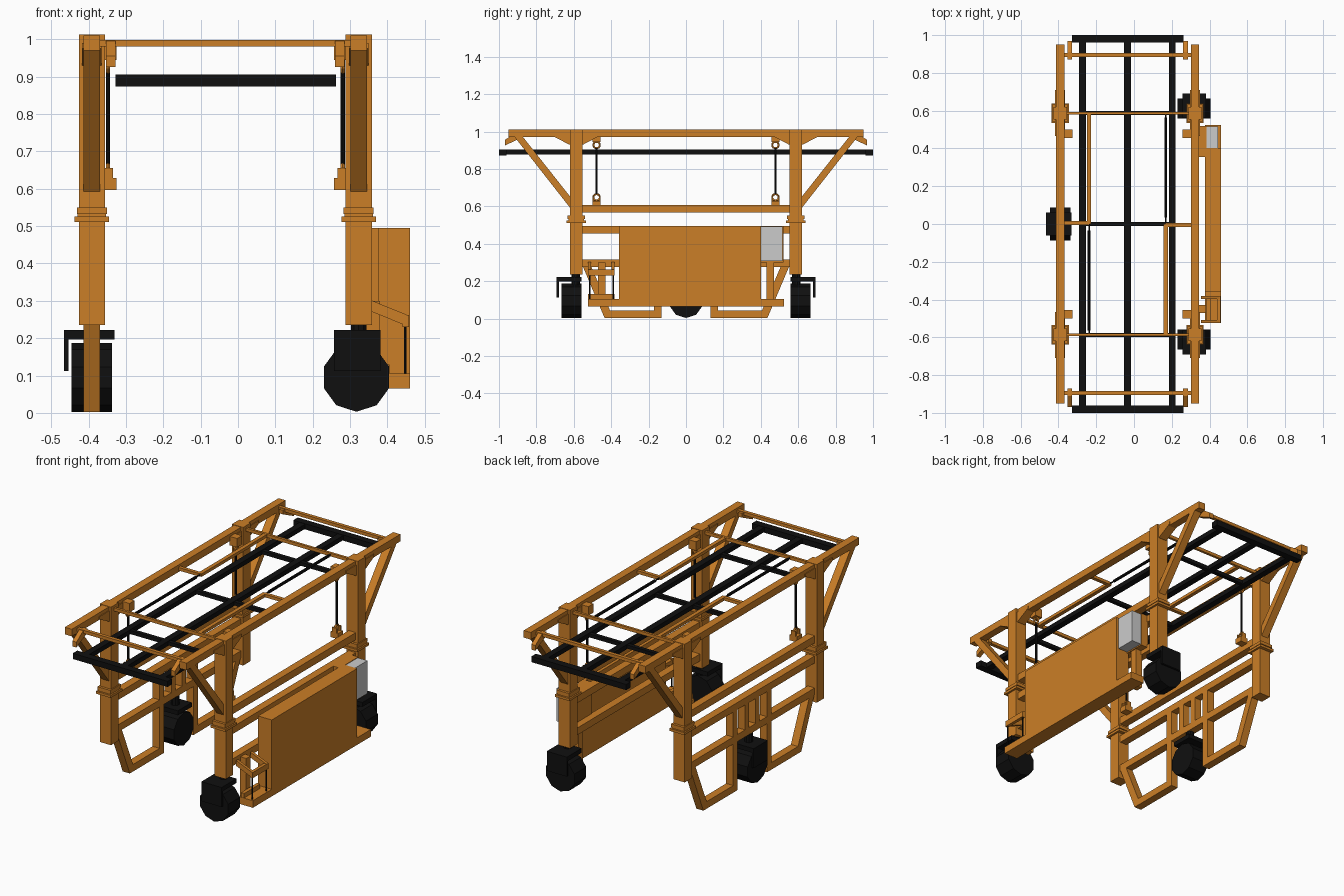
import bpy, bmesh, math
from mathutils import Vector, Matrix

if "Cube" in bpy.data.objects:
    bpy.data.objects.remove(bpy.data.objects["Cube"])


def material(name, rgb):
    m = bpy.data.materials.new(name)
    m.diffuse_color = (*rgb, 1)
    m.use_nodes = True
    m.node_tree.nodes["Principled BSDF"].inputs["Base Color"].default_value = m.diffuse_color
    return m


ORANGE = material("orange_paint", (0.6, 0.21, 0.02))
BLACK = material("black_rubber", (0.005, 0.005, 0.005))


def finish(name, bm, mat):
    bmesh.ops.recalc_face_normals(bm, faces=bm.faces)
    me = bpy.data.meshes.new(name)
    bm.to_mesh(me)
    bm.free()
    ob = bpy.data.objects.new(name, me)
    bpy.context.collection.objects.link(ob)
    if mat:
        me.materials.append(mat)
    return ob


def box(name, x, y, z, mat=ORANGE):
    """Box from (min, max) pairs, given in any order."""
    bm = bmesh.new()
    size = [abs(a[1] - a[0]) for a in (x, y, z)]
    mid = [(a[0] + a[1]) / 2 for a in (x, y, z)]
    bmesh.ops.create_cube(bm, size=1, matrix=Matrix.Translation(mid) @ Matrix.Diagonal((*size, 1)))
    return finish(name, bm, mat)


def prism(name, x, pts, mat=ORANGE):
    """Extrude a (y, z) profile across an x range."""
    bm = bmesh.new()
    f = bm.faces.new([bm.verts.new((x[0], *p)) for p in pts])
    r = bmesh.ops.extrude_face_region(bm, geom=[f])
    verts = [v for v in r["geom"] if isinstance(v, bmesh.types.BMVert)]
    bmesh.ops.translate(bm, verts=verts, vec=(x[1] - x[0], 0, 0))
    return finish(name, bm, mat)


def rod(name, a, b, r, mat=BLACK, sides=10):
    a, b = Vector(a), Vector(b)
    bm = bmesh.new()
    rot = (b - a).to_track_quat('Z', 'Y').to_matrix().to_4x4()
    bmesh.ops.create_cone(bm, cap_ends=True, segments=sides, radius1=r, radius2=r,
                          depth=(b - a).length, matrix=Matrix.Translation((a + b) / 2) @ rot)
    return finish(name, bm, mat)


def ring(name, loc):
    bpy.ops.mesh.primitive_torus_add(major_segments=10, minor_segments=5, major_radius=0.017,
                                     minor_radius=0.006, location=loc, rotation=(0, math.pi / 2, 0))
    ob = bpy.context.object
    ob.name = name
    ob.data.materials.append(ORANGE)


def around(c, half):
    return (c - half, c + half)


# Two side frames: inward is the x direction towards the middle
for side, cx, inward in (("left", -0.391, 1), ("right", 0.323, -1)):
    beam_x = around(cx, 0.022)
    box(side + "_top_beam", beam_x, (-0.95, 0.95), (0.97, 1.01))
    box(side + "_middle_rail", beam_x, (-0.57, 0.57), (0.567, 0.608))
    box(side + "_upper_side_rail", beam_x, (-0.57, 0.57), (0.455, 0.495))
    box(side + "_lower_side_rail", beam_x, (-0.57, 0.57), (0.275, 0.315))
    for end, s in (("front", -1), ("back", 1)):
        tag = f"{side}_{end}_"
        # column with sliding collar
        box(tag + "column", around(cx, 0.035), around(s * 0.587, 0.033), (0.235, 1.012))
        box(tag + "lower_collar", around(cx, 0.046), around(s * 0.587, 0.052), (0.511, 0.525))
        box(tag + "collar_band", around(cx, 0.038), around(s * 0.587, 0.042), (0.525, 0.532))
        box(tag + "upper_collar", around(cx, 0.04), around(s * 0.587, 0.047), (0.532, 0.55))
        # diagonal brace and gussets
        prism(tag + "brace", beam_x, [(s * 0.618, 0.59), (s * 0.618, 0.65),
                                      (s * 0.875, 0.975), (s * 0.92, 0.975)])
        prism(tag + "gusset", around(cx, 0.026), [(s * 0.465, 0.99), (s * 0.465, 0.975), (s * 0.55, 0.93),
                                                  (s * 0.625, 0.93), (s * 0.71, 0.975), (s * 0.71, 0.99)])
        # sloping catch at the beam end
        a = cx + inward * 0.02
        prism(tag + "end_catch", (cx + inward * 0.038, cx + inward * 0.063),
              [(s * 0.87, 0.995), (s * 0.91, 0.995), (s * 0.968, 0.955), (s * 0.968, 0.925), (s * 0.87, 0.972)])
        # hoist: block, rings, cable, base lug
        hx, hy = cx + inward * 0.043, s * 0.478
        box(tag + "hoist_block", (a, cx + inward * 0.066), around(hy, 0.022), (0.945, 0.995))
        ring(tag + "hoist_ring", (hx, hy, 0.928))
        rod(tag + "hoist_cable", (hx, hy, 0.665), (hx, hy, 0.912), 0.006)
        ring(tag + "base_ring", (hx, hy, 0.648))
        box(tag + "base_lug", (a, cx + inward * 0.066), around(hy, 0.022), (0.597, 0.628))
        for k in (-1, 1):
            box(tag + "lug_cheek", around(hx, 0.014), around(hy + k * 0.018, 0.004), (0.625, 0.655))

# Cross bars joining the tops
for y, h in ((-0.895, 0.01), (-0.587, 0.007), (0.587, 0.007), (0.895, 0.01)):
    box("cross_bar", (-0.38, 0.31), around(y, h), (0.98, 0.998))

# Trolley arms and thin cylinders, rotated pair about the centre line
for s in (-1, 1):
    cx = -0.035
    x = cx + s * 0.203
    box("trolley_arm", around(x, 0.011), (0, -s * 0.587), (0.98, 0.997))
    box("trolley_link", (x, cx + s * 0.34), around(-s * 0.006, 0.01), (0.98, 0.997))
    rod("trolley_cylinder", (x, s * 0.035, 0.988), (x, s * 0.565, 0.988), 0.008)
    rod("trolley_piston", (x, 0, 0.988), (x, s * 0.587, 0.988), 0.004)

# Black lifting spreader
for x in (-0.272, -0.034, 0.203):
    box("spreader_rail", around(x, 0.018), (-0.97, 0.97), (0.877, 0.903), BLACK)
for y in (-0.98, 0.98):
    box("spreader_end", (-0.328, 0.262), around(y, 0.02), (0.873, 0.905), BLACK)
for y in (-0.587, 0, 0.587):
    box("spreader_cross", (-0.272, 0.203), around(y, 0.011), (0.88, 0.9), BLACK)

# Left leg frame with two trapezoid feet and the posts by the wheel
LX = (-0.413, -0.369)
for s in (-1, 1):
    prism("left_leg", LX, [(s * 0.55, 0.275), (s * 0.505, 0.275), (s * 0.405, 0.04),
                           (s * 0.40, 0.002), (s * 0.435, 0.002)])
    box("left_foot", LX, (s * 0.13, s * 0.43), (0.002, 0.042))
    box("left_post", LX, (s * 0.13, s * 0.17), (0.002, 0.47))
    box("left_centre_post", LX, (s * 0.03, s * 0.065), (0.3, 0.47))

# Wheels with L-shaped guards
for s in (-1, 1):
    y = s * 0.612
    rod("right_wheel", (0.317, y - 0.053, 0.095), (0.317, y + 0.053, 0.095), 0.092, BLACK)
    box("right_wheel_cover", (0.257, 0.382), (s * 0.56, s * 0.692), (0.197, 0.222), BLACK)
    box("right_wheel_guard", (0.257, 0.382), (s * 0.68, s * 0.692), (0.112, 0.21), BLACK)
    rod("right_wheel_pivot", (0.323, s * 0.59, 0.17), (0.323, s * 0.59, 0.24), 0.022, BLACK)
rod("left_wheel", (-0.445, 0, 0.095), (-0.337, 0, 0.095), 0.092, BLACK)
box("left_wheel_cover", (-0.465, -0.331), (-0.062, 0.062), (0.197, 0.222), BLACK)
box("left_wheel_guard", (-0.465, -0.453), (-0.062, 0.062), (0.112, 0.21), BLACK)
rod("left_wheel_pivot", (-0.391, 0, 0.17), (-0.391, 0, 0.28), 0.022, BLACK)

# Engine housing on the right side, with base tray and grey cabinet
box("engine_housing", (0.375, 0.46), (-0.357, 0.402), (0.1, 0.495))
box("engine_tray", (0.375, 0.46), (-0.525, 0.525), (0.065, 0.105))
box("cabinet_backing", (0.34, 0.385), (0.355, 0.52), (0.3, 0.495))
box("grey_cabinet", (0.375, 0.445), (0.37, 0.515), (0.307, 0.492), None)

# Access step: sloping arms, front bar and thin posts
for y in (-0.515, -0.39):
    bm_arm = box("step_arm", (0.355, 0.458), around(y, 0.008), (0.0, 0.03))
    for v in bm_arm.data.vertices:
        v.co.z += 0.272 if v.co.x < 0.4 else 0.23
    rod("step_post", (0.448, y, 0.1), (0.448, y, 0.24), 0.004, BLACK, 6)
box("step_bar", (0.44, 0.458), (-0.523, -0.382), (0.23, 0.262))
box("step_plate", (0.385, 0.405), (-0.523, -0.382), (0.1, 0.13))
for y in (-0.45, 0.45):
    box("tray_hanger", (0.34, 0.38), around(y, 0.02), (0.075, 0.3))
